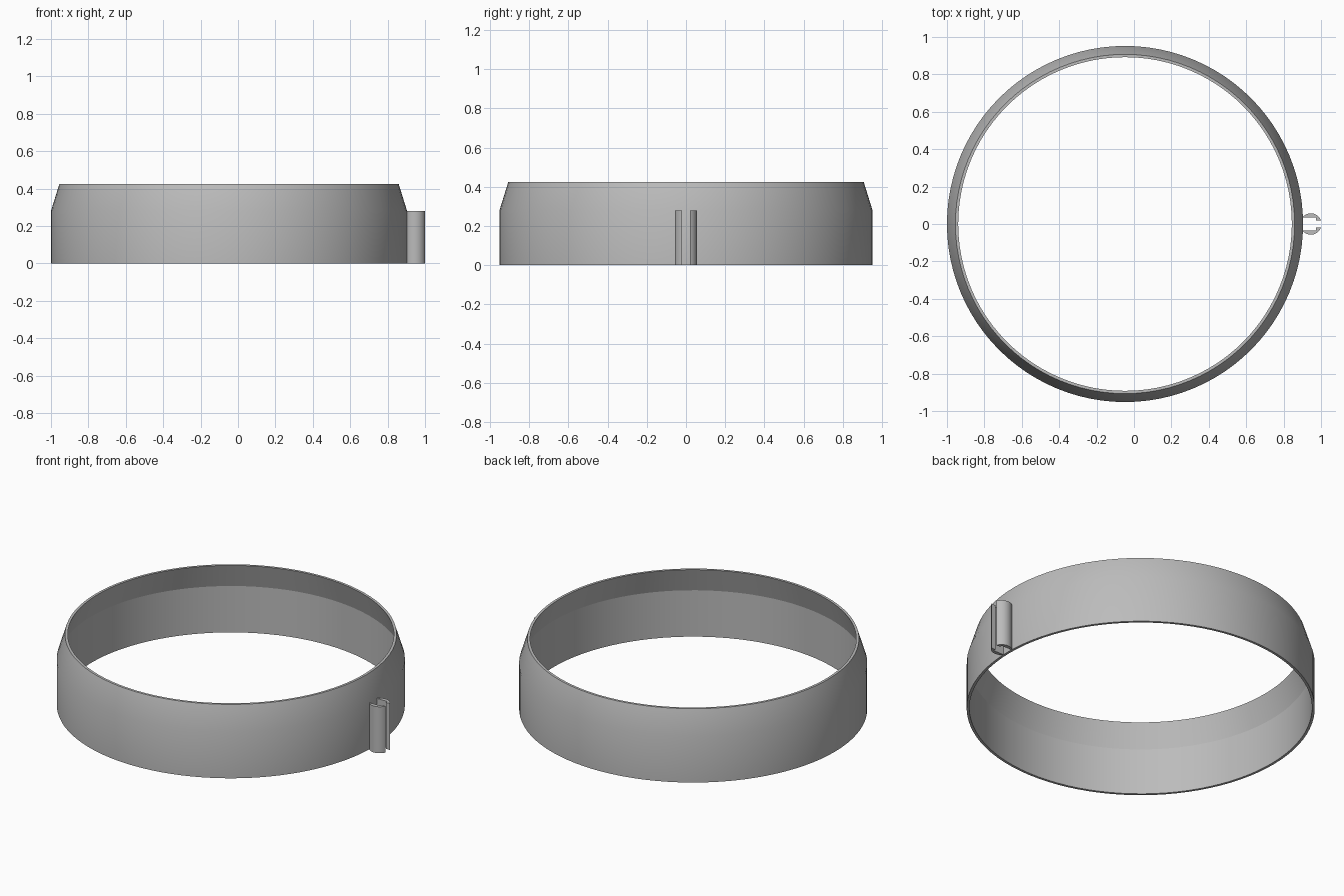
import bpy, bmesh, math

cube = bpy.data.objects.get("Cube")
if cube:
    bpy.data.objects.remove(cube, do_unlink=True)

# One grey for every part
grey = bpy.data.materials.new("mid grey")
grey.use_nodes = True
COLOUR = (0.5, 0.5, 0.5, 1)
grey.diffuse_color = COLOUR
grey.node_tree.nodes["Principled BSDF"].inputs["Base Color"].default_value = COLOUR

CENTRE_X = -0.048
RADIUS = 0.952
SHOULDER = 0.28
TOP = 0.425
WALL = 0.015
TAPER = 0.045
SEGMENTS = 96


def finish(name, bm):
    bmesh.ops.recalc_face_normals(bm, faces=bm.faces)
    mesh = bpy.data.meshes.new(name)
    bm.to_mesh(mesh)
    bm.free()
    mesh.materials.append(grey)
    obj = bpy.data.objects.new(name, mesh)
    bpy.context.collection.objects.link(obj)
    bpy.ops.object.select_all(action='DESELECT')
    obj.select_set(True)
    bpy.context.view_layer.objects.active = obj
    bpy.ops.object.shade_smooth_by_angle(angle=math.radians(30), keep_sharp_edges=True)
    return obj


# Ring: thin wall with a tapered upper band, revolved
profile = [(RADIUS, 0), (RADIUS, SHOULDER), (RADIUS - TAPER, TOP),
           (RADIUS - TAPER - WALL, TOP), (RADIUS - WALL, SHOULDER), (RADIUS - WALL, 0)]
bm = bmesh.new()
rings = []
for i in range(SEGMENTS):
    a = math.tau * i / SEGMENTS
    rings.append([bm.verts.new((r * math.cos(a), r * math.sin(a), z)) for r, z in profile])
for i, ring in enumerate(rings):
    following = rings[(i + 1) % SEGMENTS]
    for j in range(len(profile)):
        k = (j + 1) % len(profile)
        bm.faces.new((ring[j], following[j], following[k], ring[k]))
# The inner shoulder stays a crisp crease
for edge in bm.edges:
    if all(abs(v.co.z - SHOULDER) < 0.001 and v.co.xy.length < RADIUS - WALL / 2
           for v in edge.verts):
        edge.smooth = False
ring_obj = finish("ring_band", bm)
ring_obj.location.x = CENTRE_X

# Clip: two mirrored jaws, round outside, square channel and open slot inside
CLIP_X, CLIP_R = 0.946, 0.057
SLOT, CHANNEL, BACK, LIP = 0.02, 0.034, 0.895, 0.973
start = math.asin(SLOT / CLIP_R)
end = math.pi - math.asin(CHANNEL / CLIP_R)
STEPS = 16
outline = []
for i in range(STEPS + 1):
    a = start + (end - start) * i / STEPS
    outline.append((CLIP_X + CLIP_R * math.cos(a), CLIP_R * math.sin(a)))
outline += [(LIP, CHANNEL), (LIP, SLOT)]

for side, name in ((1, "clip_jaw_back"), (-1, "clip_jaw_front")):
    bm = bmesh.new()
    base = bm.faces.new([bm.verts.new((x, side * y, 0)) for x, y in outline])
    result = bmesh.ops.extrude_face_region(bm, geom=[base], use_keep_orig=True)
    top = [g for g in result["geom"] if isinstance(g, bmesh.types.BMVert)]
    bmesh.ops.translate(bm, verts=top, vec=(0, 0, SHOULDER))
    finish(name, bm)
